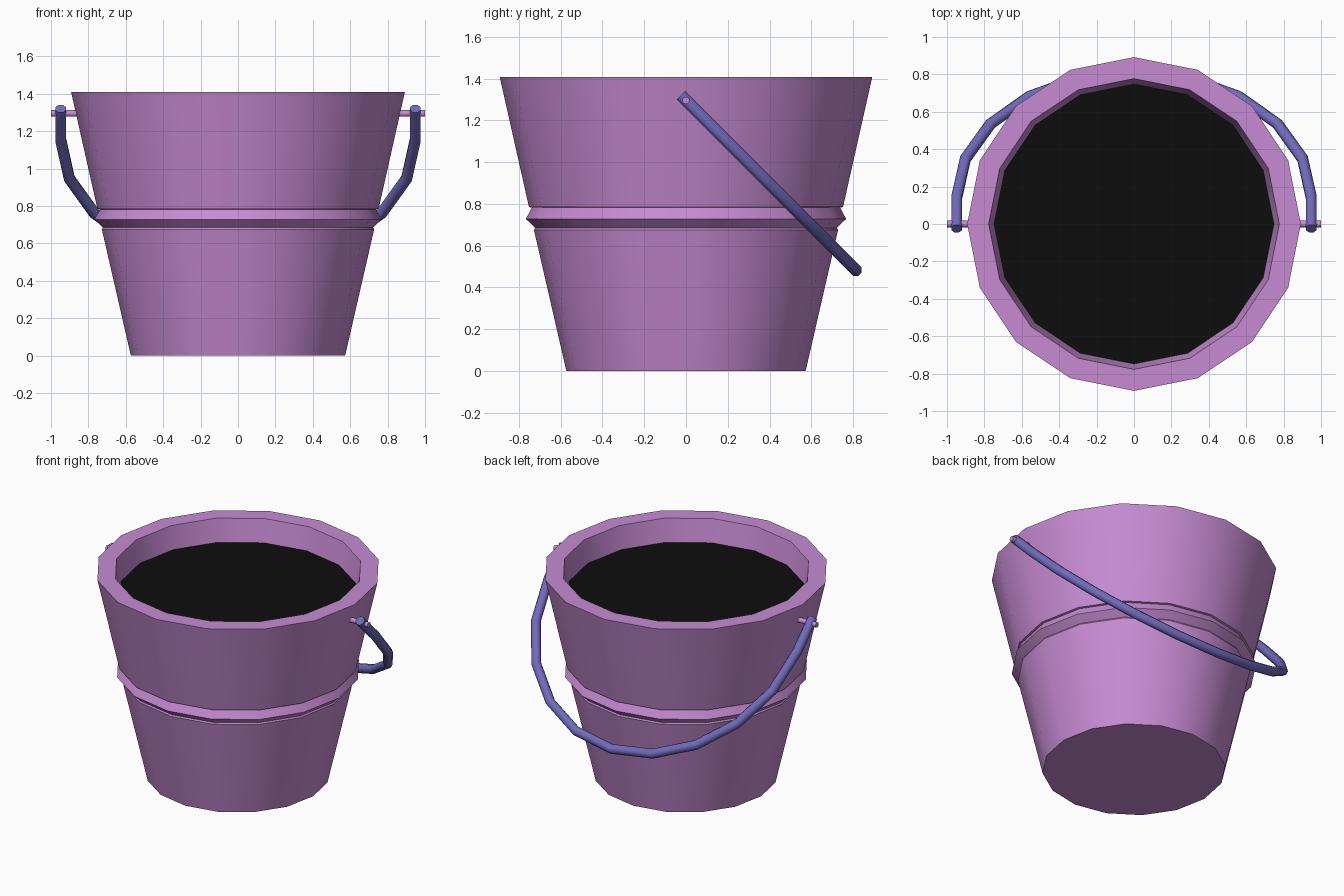
import bpy, bmesh, math
from mathutils import Matrix

if "Cube" in bpy.data.objects:
    bpy.data.objects.remove(bpy.data.objects["Cube"])

N = 16  # sides of the bucket


def material(name, rgb):
    m = bpy.data.materials.new(name)
    m.diffuse_color = (*rgb, 1)
    m.use_nodes = True
    m.node_tree.nodes["Principled BSDF"].inputs["Base Color"].default_value = m.diffuse_color
    return m


pink = material("pink", (0.57, 0.26, 0.65))
purple = material("purple_blue", (0.165, 0.145, 0.50))
black = material("black", (0.004, 0.004, 0.004))


def finish(name, bm, mat, angle=35):
    bmesh.ops.recalc_face_normals(bm, faces=bm.faces)
    me = bpy.data.meshes.new(name)
    bm.to_mesh(me)
    bm.free()
    ob = bpy.data.objects.new(name, me)
    bpy.context.collection.objects.link(ob)
    me.materials.append(mat)
    bpy.ops.object.select_all(action='DESELECT')
    ob.select_set(True)
    bpy.context.view_layer.objects.active = ob
    bpy.ops.object.shade_smooth_by_angle(angle=math.radians(angle))
    return ob


def skin(bm, rings):
    for a, b in zip(rings, rings[1:]):
        for i in range(len(a)):
            j = (i + 1) % len(a)
            bm.faces.new((a[i], a[j], b[j], b[i]))


def circle(bm, r, z):
    return [bm.verts.new((r * math.cos(2 * math.pi * i / N),
                          r * math.sin(2 * math.pi * i / N), z)) for i in range(N)]


# Bucket wall with a ridge in a shallow groove, thick rim and inner wall
profile = [(0.573, 0), (0.728, 0.675), (0.722, 0.685), (0.767, 0.728), (0.738, 0.782),
           (0.752, 0.785), (0.892, 1.408), (0.777, 1.408), (0.748, 1.25)]
bm = bmesh.new()
rings = [circle(bm, r, z) for r, z in profile]
skin(bm, rings)
bm.faces.new(rings[0])
bm.faces.new(rings[-1])  # closed under the contents
finish("bucket_body", bm, pink)

# Black contents
bm = bmesh.new()
rings = [circle(bm, 0.745, 1.245), circle(bm, 0.748, 1.254)]
skin(bm, rings)
for r in rings:
    bm.faces.new(r)
finish("bucket_contents", bm, black)

# Pivot pins
for side, x in (("left", -0.92), ("right", 0.92)):
    bm = bmesh.new()
    bmesh.ops.create_cone(bm, cap_ends=True, segments=8, radius1=0.018, radius2=0.018, depth=0.16,
                          matrix=Matrix.Translation((x, 0, 1.295)) @ Matrix.Rotation(math.pi / 2, 4, 'Y'))
    finish(side + "_pin", bm, pink, 50)

# Handle: U-shaped path in a plane tilted 45 degrees to the back
R, OFF, SEG, TUBE = 0.948, 0.2, 10, 0.031
path = [(R, -0.035)]
path += [(R * math.cos(math.pi * i / SEG), OFF + R * math.sin(math.pi * i / SEG)) for i in range(SEG + 1)]
path += [(-R, -0.035)]
c = math.sqrt(0.5)
bm = bmesh.new()
rings = []
for k, (x, s) in enumerate(path):
    p, q = path[max(k - 1, 0)], path[min(k + 1, len(path) - 1)]
    d = math.hypot(q[0] - p[0], q[1] - p[1])
    nx, ns = (q[1] - p[1]) / d, -(q[0] - p[0]) / d
    ring = []
    for i in range(8):
        a = 2 * math.pi * (i + 0.5) / 8
        u, w = TUBE * math.cos(a), TUBE * math.sin(a)
        px, ps = x + nx * u, s + ns * u
        ring.append(bm.verts.new((px, c * ps + c * w, 1.295 - c * ps + c * w)))
    rings.append(ring)
skin(bm, rings)
bm.faces.new(rings[0])
bm.faces.new(rings[-1])
finish("handle", bm, purple, 50)
